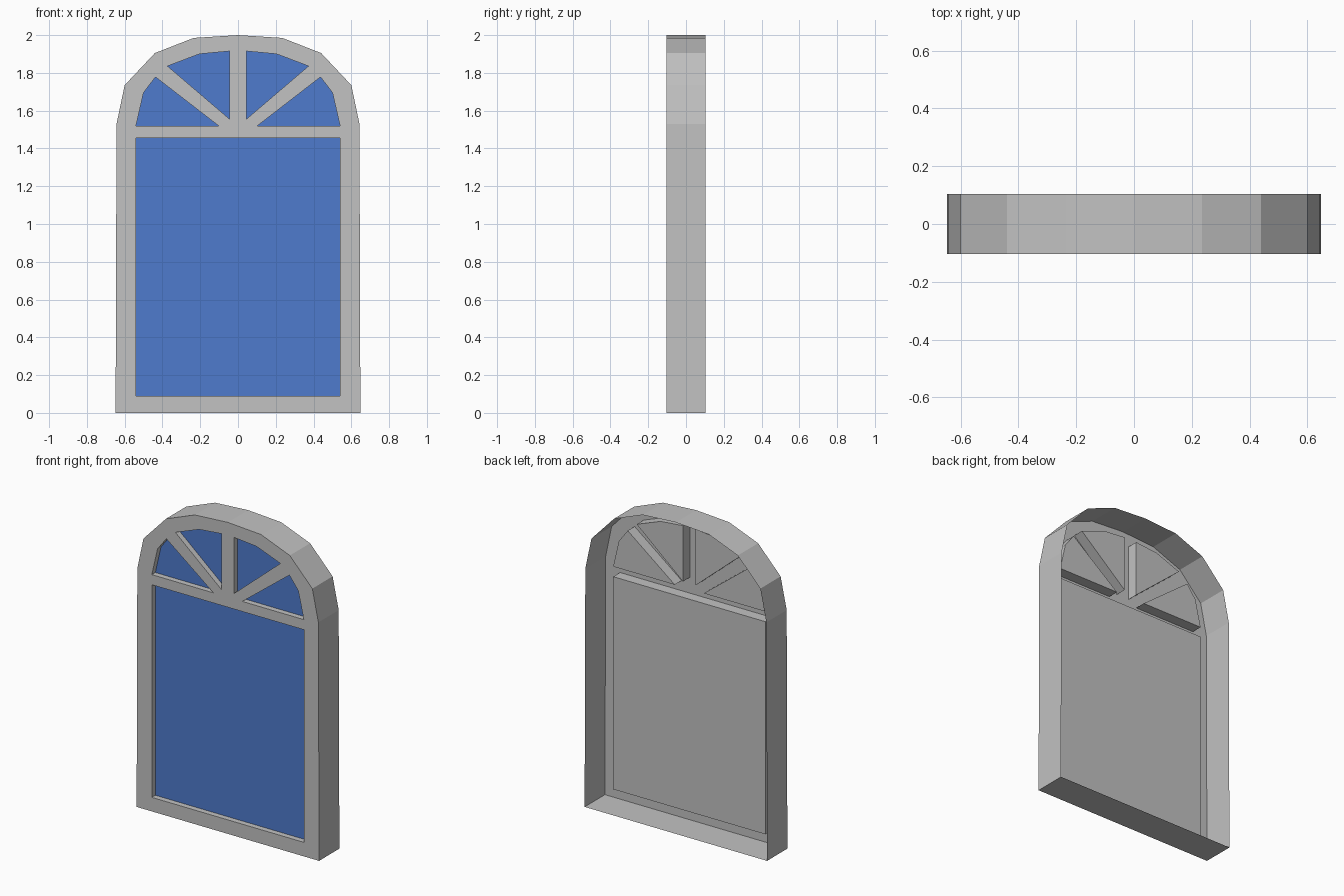
import bpy, bmesh
from mathutils import Vector

if "Cube" in bpy.data.objects:
    bpy.data.objects.remove(bpy.data.objects["Cube"])

FRONT, BACK = -0.103, 0.103   # frame depth
GLASS, BACKING = -0.067, -0.033

def material(name, rgb):
    m = bpy.data.materials.new(name)
    m.diffuse_color = (*rgb, 1)
    m.use_nodes = True
    m.node_tree.nodes["Principled BSDF"].inputs["Base Color"].default_value = m.diffuse_color
    return m

grey = material("grey_frame", (0.54, 0.54, 0.54))
blue = material("blue_glass", (0.077, 0.197, 0.61))

def finish(bm, name, mat):
    me = bpy.data.meshes.new(name)
    bm.to_mesh(me)
    bm.free()
    me.materials.append(mat)
    ob = bpy.data.objects.new(name, me)
    bpy.context.collection.objects.link(ob)
    return ob

def loop(bm, pts, y):
    return [bm.verts.new((x, y, z)) for x, z in pts]

def wall(bm, a, b):
    # strip of quads joining two matching loops
    n = len(a)
    for i in range(n):
        j = (i + 1) % n
        bm.faces.new((a[i], a[j], b[j], b[i]))

def mirror(pts):
    return [(-x, z) for x, z in reversed(pts)]

# Outer arch, counter-clockwise seen from the front
half = [(0.648, 0), (0.643, 1.53), (0.60, 1.735), (0.44, 1.905), (0.235, 1.985)]
outline = half + [(0, 2.0)] + mirror(half)

# Window openings: one large pane and four fan panes
main = [(-0.54, 0.09), (0.54, 0.09), (0.54, 1.455), (-0.54, 1.455)]
side = [(0.103, 1.52), (0.54, 1.52), (0.50, 1.695), (0.437, 1.778)]
centre = [(0.045, 1.556), (0.373, 1.836), (0.204, 1.90), (0.045, 1.915)]
panes = {
    "main": main,
    "right_side": side, "left_side": mirror(side),
    "right_centre": centre, "left_centre": mirror(centre),
}

# Frame: pierced front sheet, open at the back
bm = bmesh.new()
outer = loop(bm, outline, FRONT)
rims = [loop(bm, p, FRONT) for p in panes.values()]
edges = []
for ring in [outer] + rims:
    for i in range(len(ring)):
        edges.append(bm.edges.new((ring[i], ring[(i + 1) % len(ring)])))
bmesh.ops.triangle_fill(bm, edges=edges, use_beauty=True, normal=Vector((0, -1, 0)))
bmesh.ops.dissolve_limit(bm, angle_limit=0.01, verts=[], edges=bm.edges[:])

# Outer casing and opening reveals
wall(bm, loop(bm, outline, BACK), outer)
for rim, p in zip(rims, panes.values()):
    wall(bm, rim, loop(bm, p, BACKING))
finish(bm, "arched_frame", grey)

# Glass panes with grey backing sheets
for name, p in panes.items():
    bm = bmesh.new()
    bm.faces.new(loop(bm, p, GLASS))
    finish(bm, name + "_glass", blue)
    bm = bmesh.new()
    bm.faces.new(loop(bm, p, BACKING)[::-1])
    finish(bm, name + "_backing", grey)
